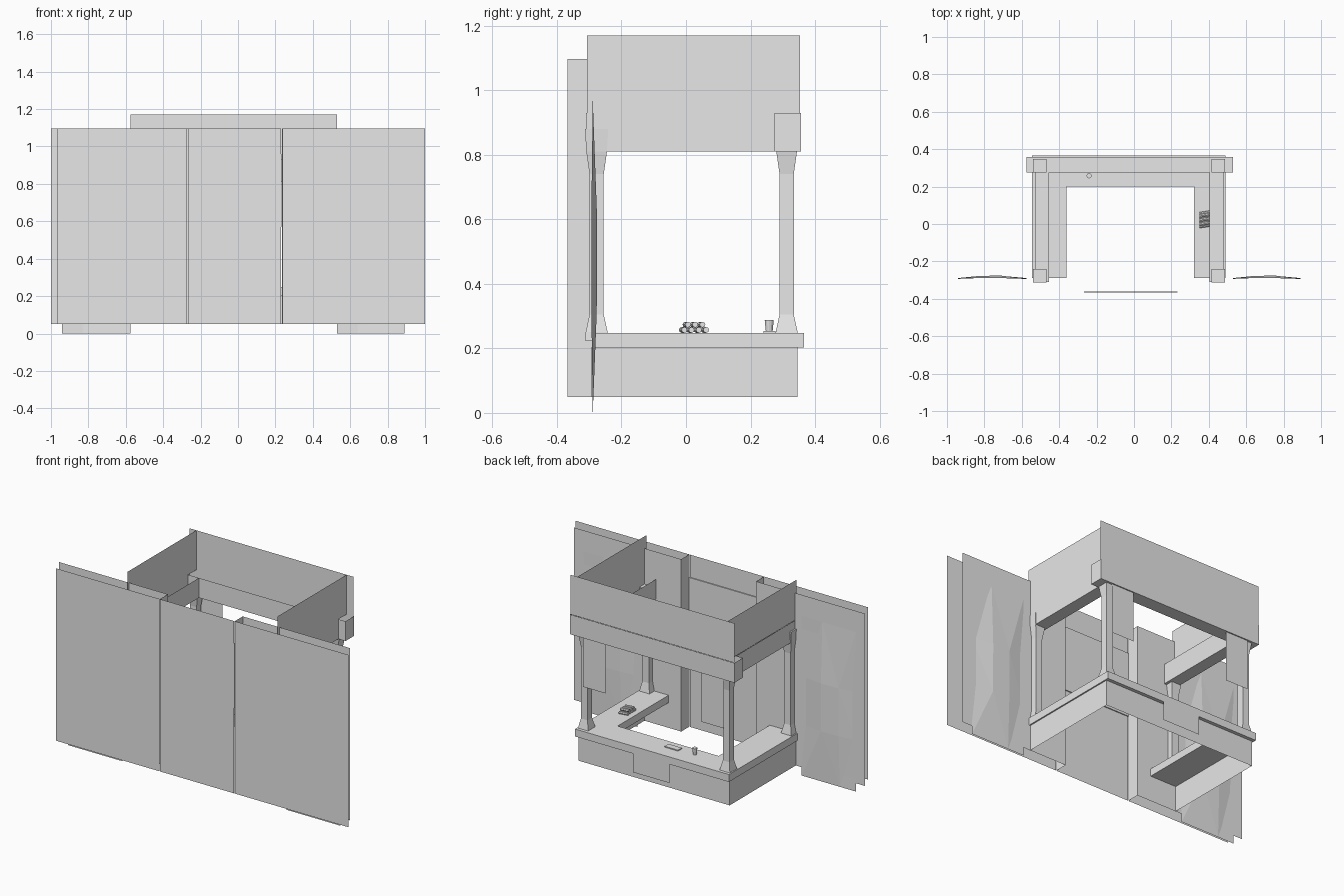
import bpy, bmesh, math
from mathutils import Vector

if "Cube" in bpy.data.objects:
    bpy.data.objects.remove(bpy.data.objects["Cube"])

grey = bpy.data.materials.new("plain light grey")
grey.diffuse_color = (0.8, 0.8, 0.8, 1)
grey.use_nodes = True
grey.node_tree.nodes["Principled BSDF"].inputs["Base Color"].default_value = grey.diffuse_color


def finish(name, bm):
    me = bpy.data.meshes.new(name)
    bm.to_mesh(me)
    bm.free()
    me.materials.append(grey)
    ob = bpy.data.objects.new(name, me)
    bpy.context.collection.objects.link(ob)
    return ob


def box(name, x, y, z, drop=()):
    """Box from ranges; drop lists outward directions whose face is left open."""
    bm = bmesh.new()
    bmesh.ops.create_cube(bm, size=1)
    for v in bm.verts:
        v.co = [r[0] + (c + 0.5) * (r[1] - r[0]) for c, r in zip(v.co, (x, y, z))]
    bm.normal_update()
    gone = [f for f in bm.faces if any(f.normal.dot(Vector(d)) > 0.9 for d in drop)]
    bmesh.ops.delete(bm, geom=gone, context='FACES')
    return finish(name, bm)


def sheet(name, path, z):
    """Thin upright wall that follows a plan path."""
    bm = bmesh.new()
    low = [bm.verts.new((px, py, z[0])) for px, py in path]
    top = [bm.verts.new((px, py, z[1])) for px, py in path]
    for i in range(len(path) - 1):
        bm.faces.new((low[i], low[i + 1], top[i + 1], top[i]))
    return finish(name, bm)


def prism(name, outline, z):
    bm = bmesh.new()
    f = bm.faces.new([bm.verts.new((px, py, z[0])) for px, py in outline])
    ext = bmesh.ops.extrude_face_region(bm, geom=[f])['geom']
    for v in ext:
        if isinstance(v, bmesh.types.BMVert):
            v.co.z = z[1]
    bmesh.ops.recalc_face_normals(bm, faces=bm.faces)
    return finish(name, bm)


UP = (0, 0, 1)
FRONT, BACK = -0.367, -0.29
WALL_Z = (0.05, 1.097)

# Screen wall: three outer panels, inner skin with a recess, and the recess sides
for name, x0, x1 in (("left", -0.965, -0.272), ("middle", -0.266, 0.231), ("right", 0.237, 1.0)):
    sheet(name + "_outer_panel", [(x0, FRONT), (x1, FRONT)], WALL_Z)
sheet("inner_wall_left", [(-0.268, FRONT), (-0.268, BACK), (-1.0, BACK)], WALL_Z)
sheet("inner_wall_right", [(0.955, BACK), (0.235, BACK), (0.235, FRONT)], WALL_Z)
box("recess_board", (-0.266, 0.233), (FRONT, FRONT + 0.006), (0.57, 0.96))


# Bulging faceted hangings on the wall
def hanging(name, x0, x1):
    bm = bmesh.new()
    us, ws = (0, 0.3, 0.62, 1), (0, 0.32, 0.62, 1)
    grid = []
    for w in ws:
        row = []
        for u in us:
            su, sw = math.sin(math.pi * u), math.sin(math.pi * w)
            y = -0.289 + 0.016 * su * sw - 0.005 * (1 - su) * sw
            row.append(bm.verts.new((x0 + u * (x1 - x0), y, 0.97 * w)))
        grid.append(row)
    for j in range(3):
        for i in range(3):
            a, b, c, d = grid[j][i], grid[j][i + 1], grid[j + 1][i + 1], grid[j + 1][i]
            tris = ((a, c, b), (a, d, c)) if (i + j) % 2 else ((a, d, b), (b, d, c))
            for t in tris:
                bm.faces.new(t)
    finish(name, bm)


hanging("left_hanging", -0.94, -0.575)
hanging("right_hanging", 0.53, 0.89)

# Canopy boards, side boards set in from the ends of the back board
CANOPY_Z = (0.93, 1.17)
sheet("canopy_back_board", [(0.53, 0.354), (-0.575, 0.354)], CANOPY_Z)
sheet("canopy_right_board", [(0.482, -0.307), (0.482, 0.354)], CANOPY_Z)
sheet("canopy_left_board", [(-0.528, 0.354), (-0.528, -0.307)], CANOPY_Z)

# Beams as open-topped troughs
BEAM_Z = (0.81, 0.93)
box("back_beam", (-0.575, 0.53), (0.275, 0.357), BEAM_Z, (UP,))
for side, x in (("left", (-0.53, -0.455)), ("right", (0.405, 0.482))):
    box(side + "_beam", x, (-0.31, 0.275), BEAM_Z, (UP, (0, 1, 0)))


# Square posts with flared feet and heads
def post(name, cx, cy, z0):
    bm = bmesh.new()
    rings = []
    for z, r in ((z0, 0.036), (0.25, 0.034), (0.305, 0.022), (0.74, 0.022), (0.81, 0.032), (0.88, 0.036)):
        rings.append([bm.verts.new((cx + sx * r, cy + sy * r, z))
                      for sx, sy in ((-1, -1), (1, -1), (1, 1), (-1, 1))])
    for a, b in zip(rings, rings[1:]):
        for i in range(4):
            k = (i + 1) % 4
            bm.faces.new((a[i], a[k], b[k], b[i]))
    bm.faces.new(rings[0][::-1])
    bm.faces.new(rings[-1])
    finish(name, bm)


for side, cx in (("left", -0.503), ("right", 0.450)):
    post(side + "_front_post", cx, -0.277, 0.225)
    post(side + "_back_post", cx, 0.312, 0.24)

# U-shaped counter with a thin skirt below and a cloth over its back edge
prism("counter_top", [(-0.545, BACK), (-0.36, BACK), (-0.36, 0.2), (0.32, 0.2),
                      (0.32, BACK), (0.49, BACK), (0.49, 0.366), (-0.545, 0.366)], (0.203, 0.248))
sheet("counter_skirt", [(0.482, -0.295), (0.482, 0.345), (-0.535, 0.345), (-0.535, -0.295)], (0.05, 0.203))
sheet("counter_cloth", [(0.10, 0.367), (-0.145, 0.367)], (0.09, 0.21))

# Cloth panels hanging from the back beam
for side, x0, x1 in (("right", 0.297, 0.447), ("left", -0.50, -0.35)):
    sheet(side + "_hanging_cloth", [(x1, 0.35), (x0, 0.35)], (0.51, 0.83))

# Stack of rolls on the right counter
for row, n in enumerate((4, 3)):
    for i in range(n):
        y = -0.009 + 0.0225 * (i + 0.5 * row)
        bm = bmesh.new()
        bmesh.ops.create_cone(bm, cap_ends=True, segments=8, radius1=0.009, radius2=0.009, depth=0.052)
        for v in bm.verts:
            v.co = (0.377 + v.co.z, y + v.co.y + 0.15 * v.co.z, 0.257 + row * 0.0165 + v.co.x)
        finish("roll", bm)

# Cup and flat tray on the back counter
bm = bmesh.new()
bmesh.ops.create_cone(bm, cap_ends=True, segments=12, radius1=0.010, radius2=0.014, depth=0.04)
bmesh.ops.translate(bm, vec=(-0.24, 0.258, 0.268), verts=bm.verts)
finish("cup", bm)
box("tray", (-0.14, -0.05), (0.24, 0.277), (0.248, 0.254))
